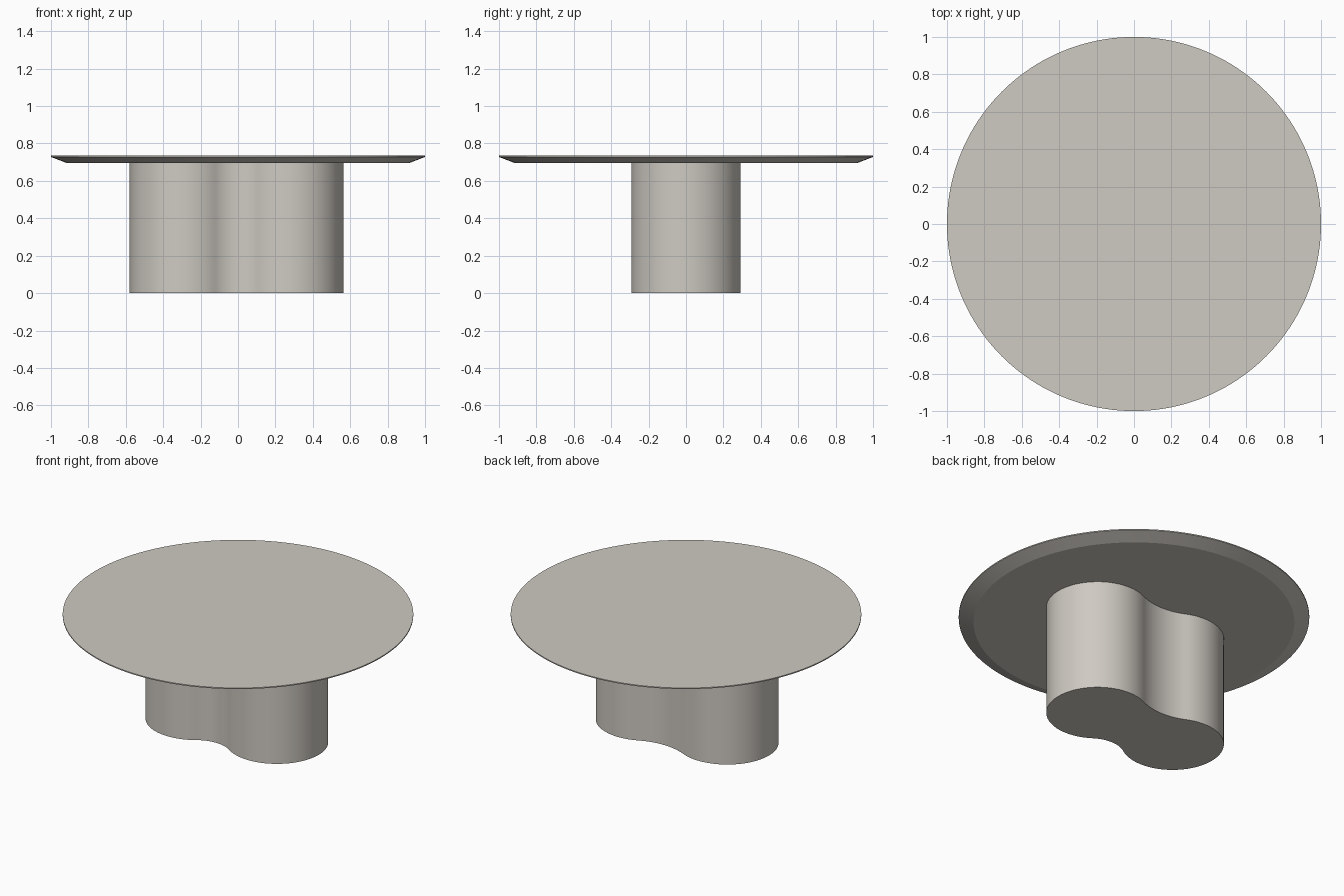
import bpy, bmesh, math

if "Cube" in bpy.data.objects:
    bpy.data.objects.remove(bpy.data.objects["Cube"])

stone = bpy.data.materials.new("warm grey stone")
stone.diffuse_color = (0.62, 0.59, 0.54, 1)
stone.use_nodes = True
stone.node_tree.nodes["Principled BSDF"].inputs["Base Color"].default_value = stone.diffuse_color


def finish(name, bm):
    bmesh.ops.recalc_face_normals(bm, faces=bm.faces)
    me = bpy.data.meshes.new(name)
    bm.to_mesh(me)
    bm.free()
    me.materials.append(stone)
    ob = bpy.data.objects.new(name, me)
    bpy.context.collection.objects.link(ob)
    bpy.ops.object.select_all(action='DESELECT')
    ob.select_set(True)
    bpy.context.view_layer.objects.active = ob
    bpy.ops.object.shade_smooth_by_angle(angle=math.radians(15))
    return ob


def arc(cx, cy, r, a0, a1, n):
    """Points from angle a0 up to, but not including, a1."""
    return [(cx + r * math.cos(a0 + (a1 - a0) * i / n),
             cy + r * math.sin(a0 + (a1 - a0) * i / n)) for i in range(n)]


# Round top with a thin lip and bevelled underside
bm = bmesh.new()
N = 160
rings = []
for r, z in [(0.915, 0.695), (1.0, 0.728), (1.0, 0.735)]:
    rings.append([bm.verts.new((x, y, z)) for x, y in arc(0, 0, r, 0, math.tau, N)])
for lo, hi in zip(rings, rings[1:]):
    for i in range(N):
        j = (i + 1) % N
        bm.faces.new((lo[i], lo[j], hi[j], hi[i]))
bm.faces.new(rings[0])
bm.faces.new(rings[-1])
finish("table_top", bm)

# Pedestal: two round lobes joined by tangent concave fillets
R, C, MID = 0.292, 0.28, -0.008   # lobe radius, half spacing, middle x


def fillet(waist):
    """Radius, centre height and lobe tangent angle for a waist half-width."""
    f = (C * C + waist * waist - R * R) / (2 * (R - waist))
    return f, waist + f, math.atan2(waist + f, C)


fb, hb, tb = fillet(0.23)    # back waist
ff, hf, tf = fillet(0.205)   # front waist
pi = math.pi
outline = (arc(MID + C, 0, R, -pi + tf, pi - tb, 64)
           + arc(MID, hb, fb, -tb, -pi + tb, 24)
           + arc(MID - C, 0, R, tb, math.tau - tf, 64)
           + arc(MID, -hf, ff, pi - tf, tf, 24))
bm = bmesh.new()
base = bm.faces.new([bm.verts.new((x, y, 0)) for x, y in outline])
ext = bmesh.ops.extrude_face_region(bm, geom=[base], use_keep_orig=True)
bmesh.ops.translate(bm, vec=(0, 0, 0.696),
                    verts=[v for v in ext['geom'] if isinstance(v, bmesh.types.BMVert)])
finish("pedestal", bm)
